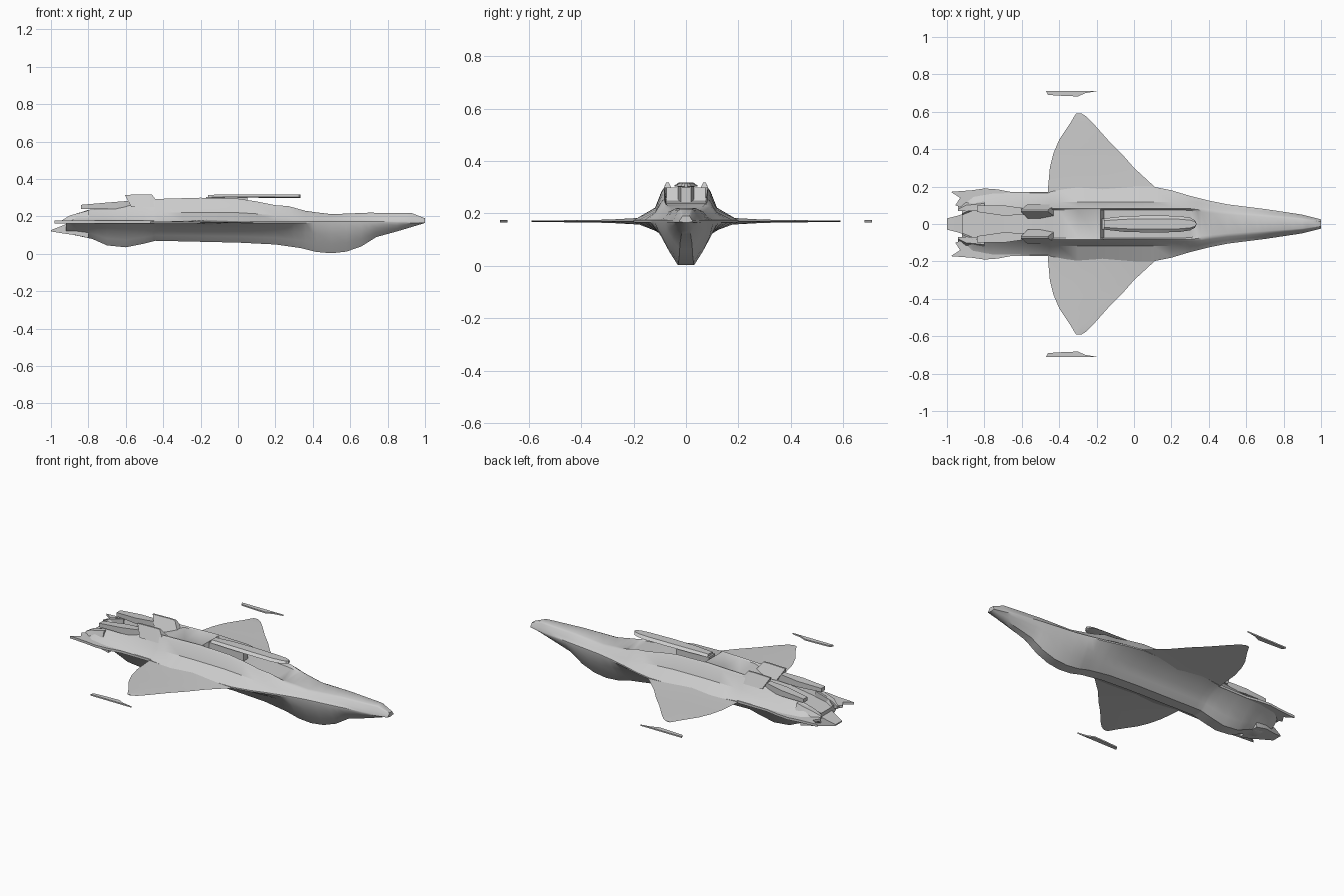
import bpy
import bmesh

default_cube = bpy.data.objects.get("Cube")
if default_cube:
    bpy.data.objects.remove(default_cube, do_unlink=True)

grey = bpy.data.materials.new("hull_grey")
grey.use_nodes = True
COLOUR = (0.6, 0.6, 0.6, 1)
grey.diffuse_color = COLOUR
grey.node_tree.nodes["Principled BSDF"].inputs["Base Color"].default_value = COLOUR


def loft(name, rings, mirrored=False, angle=0.5):
    """Skin a row of equal-sized closed rings and cap both ends."""
    bm = bmesh.new()
    loops = [[bm.verts.new(point) for point in ring] for ring in rings]
    for a, b in zip(loops, loops[1:]):
        for i in range(len(a)):
            j = (i + 1) % len(a)
            bm.faces.new((a[i], a[j], b[j], b[i]))
    bm.faces.new(loops[0])
    bm.faces.new(loops[-1])
    bmesh.ops.recalc_face_normals(bm, faces=bm.faces)
    mesh = bpy.data.meshes.new(name)
    bm.to_mesh(mesh)
    bm.free()
    mesh.materials.append(grey)
    obj = bpy.data.objects.new(name, mesh)
    bpy.context.collection.objects.link(obj)
    if mirrored:
        mirror = obj.modifiers.new("Mirror", "MIRROR")
        mirror.use_axis = (False, True, False)
        mirror.use_mirror_merge = False
    bpy.ops.object.select_all(action="DESELECT")
    obj.select_set(True)
    bpy.context.view_layer.objects.active = obj
    bpy.ops.object.shade_smooth_by_angle(angle=angle)
    return obj


def plate(name, outline, bottom, top, mirrored=False):
    """Extrude a plan outline between two heights."""
    rings = [[(x, y, z) for x, y in outline] for z in (bottom, top)]
    return loft(name, rings, mirrored)


def sample(curve, x):
    """Read a piecewise linear curve at x."""
    for (x0, v0), (x1, v1) in zip(curve, curve[1:]):
        if x <= x1:
            return v0 + (v1 - v0) * (x - x0) / (x1 - x0)
    return curve[-1][1]


# Hull: curves along the length for chine width, keel, ridge and deck heights
chine = [(-.92, .1), (-.86, .15), (-.75, .17), (-.46, .17), (-.3, .2), (.1, .2),
         (.2, .18), (.3, .15), (.4, .125), (.5, .105), (.7, .08), (.9, .05), (1, .025)]
keel = [(-.92, .11), (-.78, .08), (-.7, .045), (-.6, .035), (-.5, .055), (-.44, .07),
        (0, .06), (.2, .05), (.34, .03), (.42, .01), (.5, .003), (.58, .012),
        (.66, .04), (.74, .09), (.85, .12), (1, .165)]
ridge = [(-.92, .185), (-.88, .21), (-.8, .235), (-.6, .255), (-.45, .293), (-.2, .3),
         (0, .295), (.1, .28), (.2, .26), (.27, .255), (.36, .23), (.5, .21),
         (.7, .217), (.93, .215), (1, .188)]
deck = [(-.92, .18), (-.6, .23), (-.5, .25), (-.4, .288), (-.18, .298), (-.16, .25),
        (.2, .24), (.34, .23), (.4, .224), (.5, .212), (.7, .22), (.93, .217), (1, .19)]


def hull_ring(x):
    w, low, high, mid = (sample(c, x) for c in (chine, keel, ridge, deck))
    b = min(w, .11)
    h = .17 - low
    rise = high - .17
    half = [(.3 * b, low), (.6 * b, low + .3 * h), (.85 * b, low + .62 * h),
            (w, .166), (w, .174),
            (min(.82 * w, .118), .17 + .4 * rise), (min(.65 * w, .092), .17 + .9 * rise),
            (min(.55 * w, .082), high), (min(.48 * w, .074), mid)]
    return ([(x, y, z) for y, z in half] + [(x, -y, z) for y, z in reversed(half)])


stations = sorted({x for curve in (chine, keel, ridge, deck) for x, _ in curve})
loft("hull", [hull_ring(x) for x in stations], angle=.6)

# Delta wings: thin lens sections from root to tip
wing = [(.1, .2, -.46, .02), (.19, .12, -.46, .012), (.3, 0, -.45, .006),
        (.38, -.07, -.43, .005), (.45, -.14, -.4, .004), (.54, -.22, -.34, .003),
        (.575, -.255, -.32, .003), (.59, -.28, -.31, .002)]
loft("wing", [[(front, y, .17), ((front + back) / 2, y, .17 + t),
               (back, y, .17), ((front + back) / 2, y, .17 - t)]
              for y, front, back, t in wing], True)

# Separate wing tip blades
plate("wing_tip_blade", [(-.47, .71), (-.2, .71), (-.26, .7), (-.3, .682),
                         (-.38, .685), (-.46, .69)], .166, .174, True)

# Notched tail plates outboard of the hull
plate("tail_plate", [(-.45, .1), (-.45, .17), (-.65, .17), (-.73, .185), (-.8, .19),
                     (-.87, .18), (-.98, .172), (-.93, .14), (-.955, .1),
                     (-.88, .07)], .163, .177, True)

# Central tail beak between the plates
loft("tail_beak", [[(x, -w, low), (x, w, low), (x, w, high), (x, -w, high)]
                   for x, w, low, high in ((-.8, .07, .085, .2), (-.87, .068, .1, .18),
                                           (-.94, .045, .11, .15), (-1, .03, .12, .127))])

# Floating dorsal plate with a rounded front and drooped edges
dorsal = [(-.16, .03, .302), (-.05, .042, .305), (.1, .046, .305), (.24, .043, .303),
          (.3, .034, .303), (.325, .02, .303), (.333, .006, .303)]
loft("dorsal_plate", [[(x, -w, z), (x, -w * .6, z + .013), (x, w * .6, z + .013),
                       (x, w, z), (x, 0, z - .005)] for x, w, z in dorsal])

# Pylon holding up the back of the dorsal plate
plate("dorsal_pylon", [(-.17, .03), (-.17, -.03), (.05, -.02), (.05, .02)], .24, .303)

# Paired upright fins behind the dorsal plate
loft("dorsal_fin", [[(x, .105, .25), (x + lean, .076, tip), (x + lean, .066, tip),
                     (x, .03, .25)]
                    for x, lean, tip in ((-.41, -.05, .317), (-.5, 0, .318),
                                         (-.57, -.035, .315))], True)

# Upper tail booms
loft("tail_boom", [[(x, inner, .24), (x, outer, .24), (x, outer, top), (x, inner, top)]
                   for x, inner, outer, top in ((-.56, .05, .08, .285), (-.7, .045, .1, .274),
                                                (-.84, .065, .1, .262))], True)

# Lower rear booms closing the ridges
loft("rear_boom", [[(x, .07, .165), (x, outer, .165), (x, outer - .02, top), (x, .07, top)]
                   for x, outer, top in ((-.8, .13, .232), (-.9, .12, .205),
                                         (-.94, .1, .18))], True)
